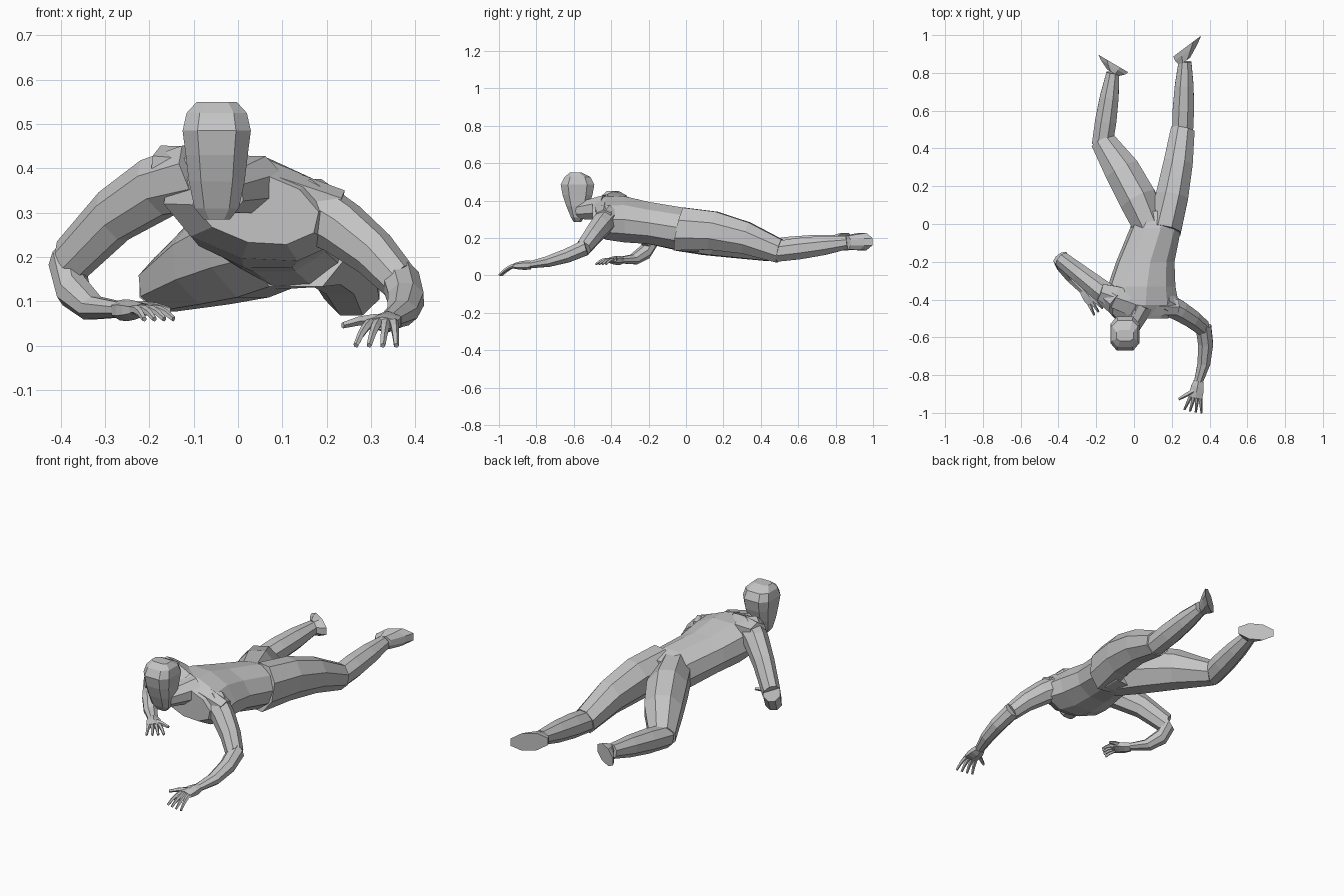
import bpy, bmesh
from math import cos, sin, pi, tau, radians, copysign
from mathutils import Vector, Matrix

default = bpy.data.objects.get("Cube")
if default:
    bpy.data.objects.remove(default, do_unlink=True)

clay = bpy.data.materials.new("plain_grey")
clay.use_nodes = True
GREY = (.55, .55, .55, 1)
clay.diffuse_color = GREY
clay.node_tree.nodes["Principled BSDF"].inputs["Base Color"].default_value = GREY

UP, BACK = Vector((0, 0, 1)), Vector((0, 1, 0))


def point(x, y, z):
    return Vector((x, y, z))


def mix(start, end, t):
    return start + (end - start) * t


def loft(name, stations, axis, up=UP, sides=8, roll=0, power=1):
    """Faceted closed tube through (centre, half width, half height) stations.

    A power below one makes the cross-section boxier."""
    bm = bmesh.new()
    across = axis.cross(up).normalized()
    over = across.cross(axis).normalized()
    turn = Matrix.Rotation(roll, 3, axis)
    fit = 1 / cos(pi / sides) ** power  # keeps the flats at the given size
    rings = []
    for centre, width, height in stations:
        ring = []
        for k in range(sides):
            angle = tau * (k + .5) / sides
            u, v = (copysign(abs(f(angle)) ** power, f(angle)) for f in (cos, sin))
            offset = across * u * width + over * v * height
            ring.append(bm.verts.new(centre + turn @ offset * fit))
        rings.append(ring)
    for near, far in zip(rings, rings[1:]):
        for k in range(sides):
            n = (k + 1) % sides
            bm.faces.new((near[k], near[n], far[n], far[k]))
    bm.faces.new(rings[0])
    bm.faces.new(rings[-1])
    bmesh.ops.recalc_face_normals(bm, faces=bm.faces)
    mesh = bpy.data.meshes.new(name)
    bm.to_mesh(mesh)
    bm.free()
    mesh.materials.append(clay)
    bpy.context.collection.objects.link(bpy.data.objects.new(name, mesh))


def limb(name, start, end, thick, thin, swell=0, bend=Vector(),
         start_tall=1, end_tall=1, sides=8):
    """Tapered tube that swells and bends toward its middle."""
    axis = (end - start).normalized()
    # the first ring reaches back into the joint
    start = start - axis * thick * .4
    stations = []
    for step in range(4):
        t = step / 3
        arch = sin(pi * t)
        radius = mix(thick, thin, t) + swell * arch
        height = radius * mix(start_tall, end_tall, t)
        stations.append((mix(start, end, t) + bend * arch, radius, height))
    loft(name, stations, axis, sides=sides)


def hand(side, wrist, knuckles, thumb_turn, reach, drop):
    """Flat palm with four fanned, drooping fingers and a thumb."""
    limb(side + "_palm", wrist, knuckles, .025, .036, swell=.005,
         start_tall=.8, end_tall=.35, sides=6)
    heading = (knuckles - wrist).normalized()
    across = heading.cross(UP).normalized()
    arch = UP * .008
    for finger in range(4):
        place = finger - 1.5
        aim = Matrix.Rotation(radians(-10) * place, 3, "Z") @ heading
        root = knuckles + across * place * .018
        tip = root + aim * reach - UP * drop
        limb(f"{side}_finger_{finger + 1}", root, tip, .01, .005, bend=arch, sides=5)
    root = mix(wrist, knuckles, .4)
    aim = Matrix.Rotation(radians(thumb_turn), 3, "Z") @ heading
    limb(side + "_thumb", root, root + aim * reach * 1.5, .014, .006,
         bend=arch, sides=5)


def foot(side, ankle, sole, facing):
    """Wedge that widens from the ankle to a long flat sole."""
    loft(side + "_foot", [(ankle, .034, .036), (mix(ankle, sole, .6), .075, .043),
                          (sole, .092, .046)], facing)


# Torso, rolled so that the right shoulder is the higher one
loft("torso", [
    (point(.125, .07, .23), .11, .1),
    (point(.115, -.02, .245), .13, .115),
    (point(.06, -.2, .28), .15, .11),
    (point(.04, -.33, .3), .175, .12),
    (point(.035, -.43, .31), .2, .11),
    (point(.04, -.5, .31), .14, .075)], -BACK, sides=10, roll=radians(-13))

# Neck and shoulder slopes
nape = point(.02, -.43, .38)
limb("neck", point(.03, -.45, .36), point(-.03, -.57, .345), .065, .045)
limb("left_shoulder_slope", nape, point(.23, -.44, .315), .06, .04,
     start_tall=.7, end_tall=.8, sides=6)
limb("right_shoulder_slope", nape, point(-.18, -.36, .405), .06, .045,
     swell=.01, start_tall=.6, end_tall=.9, sides=6)

# Head, bowed with a narrow jaw: depth position, height, half width, half depth
profile = [(-.58, .285, .03, .02), (-.58, .31, .05, .035), (-.58, .37, .063, .06),
           (-.58, .43, .07, .08), (-.58, .485, .077, .09), (-.58, .525, .068, .07),
           (-.59, .55, .045, .03)]
loft("head", [(point(-.048, y, z), width, depth) for y, z, width, depth in profile],
     UP, up=BACK, power=.65)

# Left arm, reaching forward
left_elbow = point(.365, -.55, .145)
left_wrist = point(.34, -.84, .055)
limb("left_upper_arm", point(.16, -.42, .305), left_elbow, .06, .042,
     bend=point(.02, 0, .005), start_tall=1.15)
limb("left_forearm", left_elbow, left_wrist, .042, .023, swell=.005,
     bend=point(.025, 0, -.015), end_tall=.8)
hand("left", left_wrist, point(.325, -.92, .05), -50, .075, .045)

# Right arm, folded under with the elbow out to the side
right_elbow = point(-.38, -.19, .19)
right_wrist = point(-.26, -.355, .08)
limb("right_upper_arm", point(-.1, -.41, .37), right_elbow, .065, .042,
     bend=UP * .045, start_tall=1.2, end_tall=1.2)
limb("right_forearm", right_elbow, right_wrist, .042, .023, swell=.005,
     bend=point(-.03, .02, -.04), end_tall=.8)
hand("right", right_wrist, point(-.215, -.41, .08), 50, .06, .02)

# Legs, tapering from tall hips to the knees
left_knee = point(.258, .5, .13)
left_ankle = point(.27, .86, .175)
limb("left_thigh", point(.165, 0, .24), left_knee, .09, .063, swell=.006,
     bend=point(.01, 0, .035), start_tall=1.3)
limb("left_shin", left_knee, left_ankle, .055, .034, swell=.01, end_tall=1.05)

right_knee = point(-.165, .44, .135)
right_ankle = point(-.112, .8, .18)
limb("right_thigh", point(.075, 0, .235), right_knee, .085, .065, swell=.025,
     bend=point(.02, 0, .02), start_tall=1.3, end_tall=.9)
limb("right_shin", right_knee, right_ankle, .055, .034, swell=.01, end_tall=1.05)

# Feet lie on edge, so the soles face backward
foot("left", left_ankle, point(.282, .942, .18), point(-.6, .8, 0))
foot("right", right_ankle, point(-.11, .85, .18), point(.5, .85, 0))
